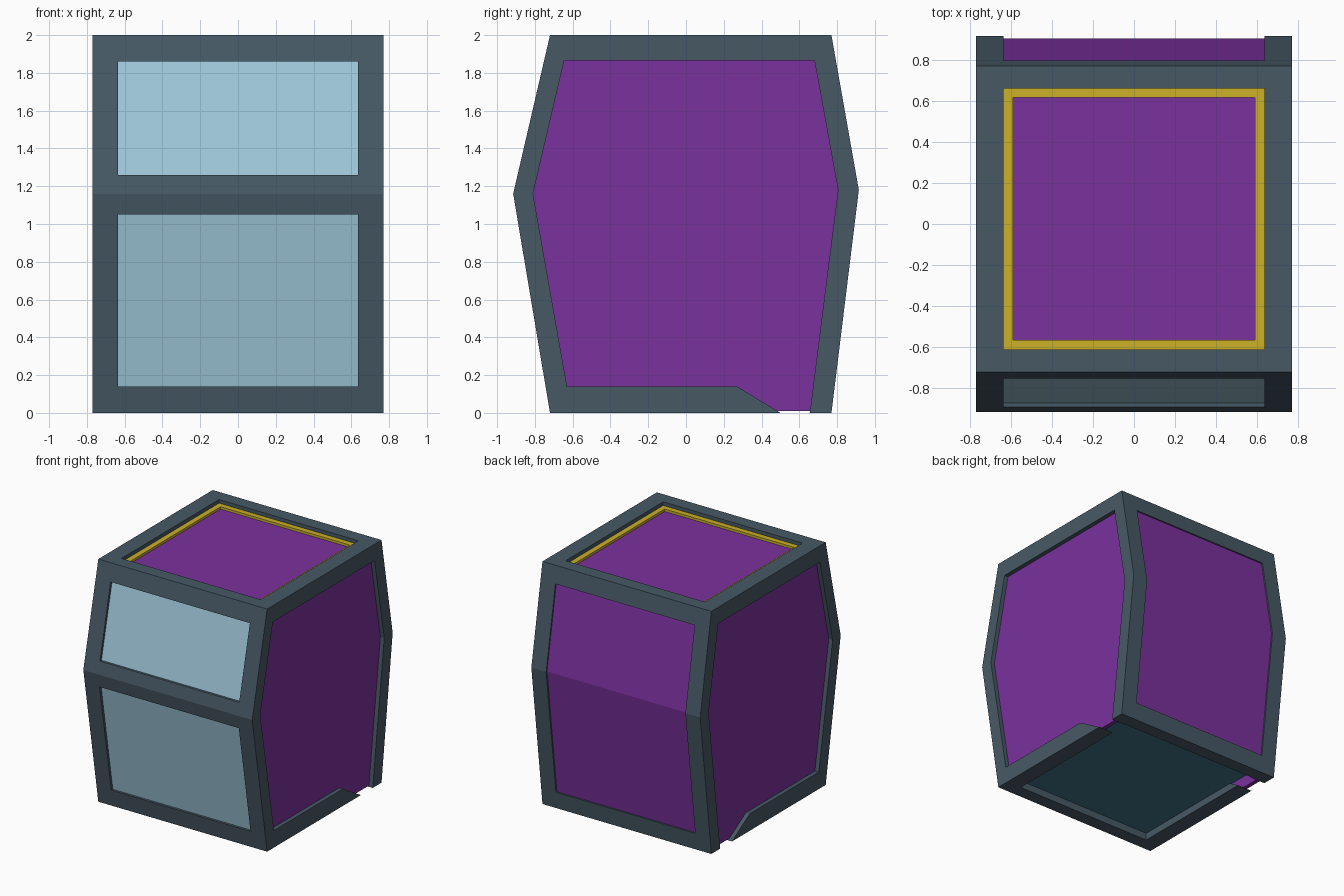
import bpy, bmesh

if "Cube" in bpy.data.objects:
    bpy.data.objects.remove(bpy.data.objects["Cube"])


def material(name, hex_code):
    def linear(v):
        return v / 12.92 if v <= 0.04045 else ((v + 0.055) / 1.055) ** 2.4
    m = bpy.data.materials.new(name)
    rgb = [linear(int(hex_code[i:i + 2], 16) / 255) for i in (0, 2, 4)]
    m.diffuse_color = (*rgb, 1)
    m.use_nodes = True
    m.node_tree.nodes["Principled BSDF"].inputs["Base Color"].default_value = m.diffuse_color
    return m


SLATE = material("slate", "475965")
PURPLE = material("purple", "7A319D")
GLASS = material("pale_blue", "A0C9DB")
YELLOW = material("yellow", "CCB128")
TEAL = material("dark_teal", "437285")


def extrude(name, profile, x0, x1, mat):
    """Solid from a (y, z) profile swept along x."""
    bm = bmesh.new()
    face = bm.faces.new([bm.verts.new((x0, y, z)) for y, z in profile])
    ext = bmesh.ops.extrude_face_region(bm, geom=[face])
    verts = [g for g in ext["geom"] if isinstance(g, bmesh.types.BMVert)]
    bmesh.ops.translate(bm, verts=verts, vec=(x1 - x0, 0, 0))
    bmesh.ops.recalc_face_normals(bm, faces=bm.faces)
    mesh = bpy.data.meshes.new(name)
    bm.to_mesh(mesh)
    bm.free()
    mesh.materials.append(mat)
    obj = bpy.data.objects.new(name, mesh)
    bpy.context.collection.objects.link(obj)
    return obj


def mirrored(obj):
    obj.modifiers.new("mirror", "MIRROR")
    return obj


def slab(name, x0, x1, y0, y1, z0, z1, mat):
    return extrude(name, [(y0, z0), (y1, z0), (y1, z1), (y0, z1)], x0, x1, mat)


def front_y(z):
    return -0.72 - 0.195 * (z / 1.16 if z < 1.16 else (2 - z) / 0.84)


def back_y(z):
    return 0.77 + 0.145 * (z / 1.18 if z < 1.18 else (2 - z) / 0.82)


IN = 0.635  # half width of the openings

# Side frames: one bent loop, broken at the lower rear notch
side = [(0.5, 0), (-0.72, 0), (-0.915, 1.16), (-0.72, 2), (0.77, 2),
        (0.915, 1.18), (0.77, 0), (0.655, 0), (0.805, 1.18), (0.68, 1.865),
        (-0.645, 1.865), (-0.81, 1.16), (-0.63, 0.14), (0.27, 0.14)]
mirrored(extrude("side_frame", side, IN, 0.77, SLATE))

# Cross bars
bars = {
    "front_bottom_bar": [(-0.72, 0), (front_y(0.14), 0.14), (-0.61, 0.14), (-0.61, 0)],
    "front_middle_bar": [(front_y(1.05), 1.05), (-0.915, 1.16), (front_y(1.26), 1.26),
                         (-0.8, 1.26), (-0.8, 1.05)],
    "front_top_bar": [(front_y(1.86), 1.86), (-0.72, 2), (-0.61, 2), (-0.61, 1.86)],
    "back_top_bar": [(back_y(1.86), 1.86), (0.77, 2), (0.66, 2), (0.66, 1.86)],
    "back_bottom_bar": [(0.77, 0), (back_y(0.14), 0.14), (0.66, 0.14), (0.66, 0)],
}
for name, profile in bars.items():
    extrude(name, profile, -IN, IN, SLATE)

# Side panels
panel = [(-0.66, 0.06), (0.4, 0.06), (0.45, 0.01), (0.7, 0.01), (0.84, 1.18),
         (0.71, 1.9), (-0.67, 1.9), (-0.84, 1.16)]
mirrored(extrude("side_panel", panel, 0.7, 0.735, PURPLE))


# Bent front glass and back panel, slightly behind the frame
def bent(edge, bend, depth):
    zs = (0.1, bend, 1.9)
    sign = 1 if edge(1) > 0 else -1
    outer = [(edge(z) - sign * depth, z) for z in zs]
    inner = [(edge(z) - sign * (depth + 0.03), z) for z in reversed(zs)]
    return outer + inner


extrude("front_glass", bent(front_y, 1.16, 0.02), -0.65, 0.65, GLASS)
extrude("back_panel", bent(back_y, 1.18, 0.012), -0.65, 0.65, PURPLE)

# Roof panel with its yellow trim
slab("roof_panel", -0.65, 0.65, -0.63, 0.68, 1.91, 1.95, PURPLE)
mirrored(slab("roof_trim_side", 0.59, IN, -0.61, 0.66, 1.93, 1.97, YELLOW))
slab("roof_trim_front", -0.59, 0.59, -0.61, -0.565, 1.93, 1.97, YELLOW)
slab("roof_trim_back", -0.59, 0.59, 0.615, 0.66, 1.93, 1.97, YELLOW)

# Floor
slab("floor_panel", -0.65, 0.65, -0.63, 0.68, 0.06, 0.1, TEAL)
